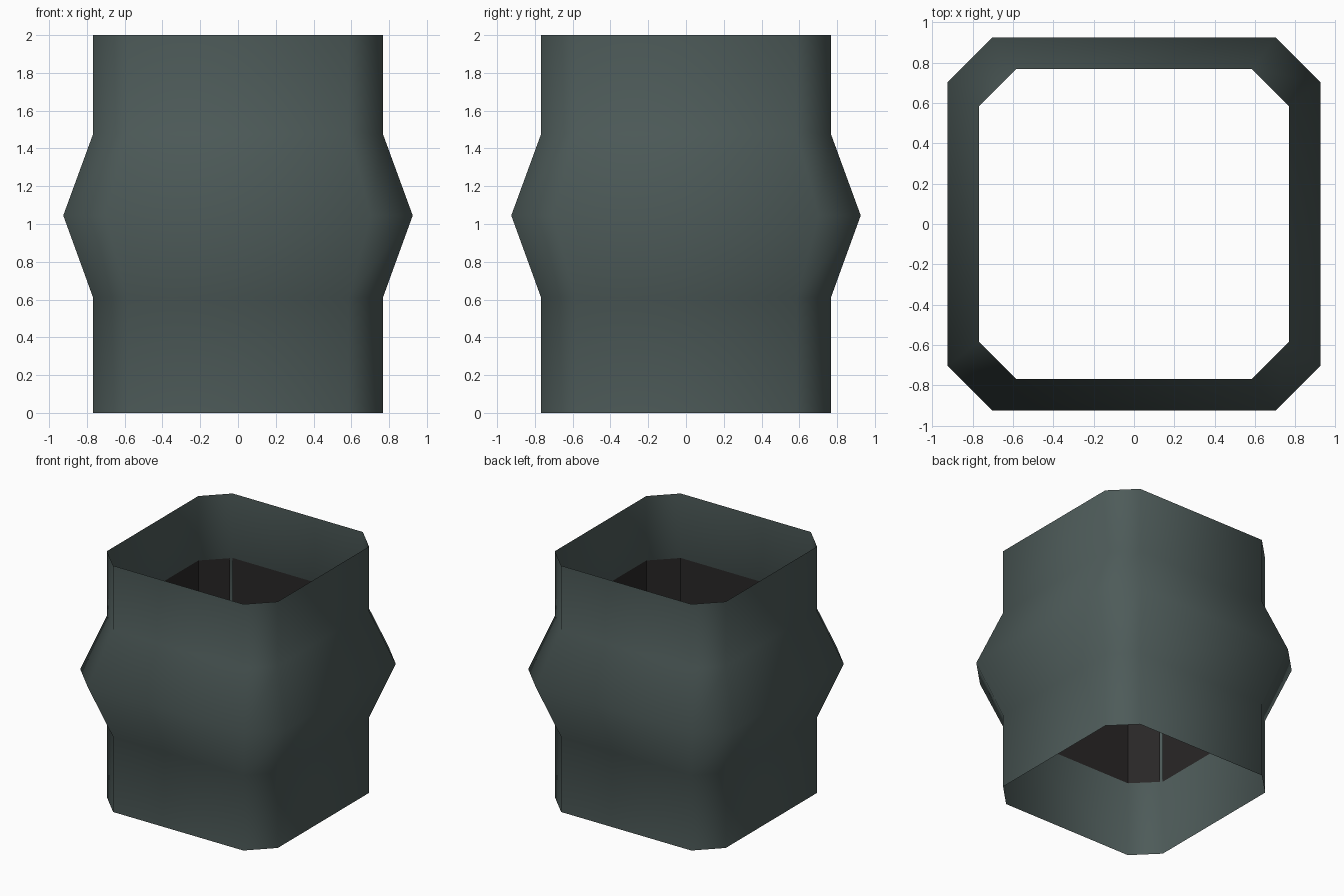
import bpy

if "Cube" in bpy.data.objects:
    bpy.data.objects.remove(bpy.data.objects["Cube"])


def material(name, rgb):
    m = bpy.data.materials.new(name)
    m.diffuse_color = (*rgb, 1)
    m.use_nodes = True
    m.node_tree.nodes["Principled BSDF"].inputs["Base Color"].default_value = m.diffuse_color
    return m


def outline(half, flat):
    """Square with chamfered corners, counter-clockwise."""
    return [(half, -flat), (half, flat), (flat, half), (-flat, half),
            (-half, flat), (-half, -flat), (-flat, -half), (flat, -half)]


def make_object(name, verts, faces, mat):
    me = bpy.data.meshes.new(name)
    me.from_pydata(verts, [], faces)
    me.materials.append(mat)
    ob = bpy.data.objects.new(name, me)
    bpy.context.collection.objects.link(ob)
    return ob


green = material("dark grey green", (0.075, 0.104, 0.100))
black = material("charcoal black", (0.022, 0.020, 0.020))

# Outer sleeve: open tube with a bulged middle (z, half width, half flat side)
rings = [(0, 0.767, 0.585), (0.61, 0.767, 0.585), (1.045, 0.925, 0.703),
         (1.477, 0.767, 0.585), (2, 0.767, 0.585)]
verts = [(x, y, z) for z, h, f in rings for x, y in outline(h, f)]
faces = [(r * 8 + i, r * 8 + (i + 1) % 8, r * 8 + 8 + (i + 1) % 8, r * 8 + 8 + i)
         for r in range(len(rings) - 1) for i in range(8)]
sleeve = make_object("outer_sleeve", verts, faces, green)
sleeve.data.polygons.foreach_set("use_smooth", [True] * len(faces))

# Inner liner: straight plates behind the bulge, narrow slits at two left corners
loop = outline(0.766, 0.584)
verts, faces = [], []
for i in range(8):
    (ax, ay), (bx, by) = loop[i], loop[(i + 1) % 8]
    if i in (3, 5):
        ax, ay = ax + (bx - ax) * 0.08, ay + (by - ay) * 0.08
    n = len(verts)
    verts += [(ax, ay, 0.61), (bx, by, 0.61), (bx, by, 1.477), (ax, ay, 1.477)]
    faces.append((n + 3, n + 2, n + 1, n))
make_object("inner_liner", verts, faces, black)
